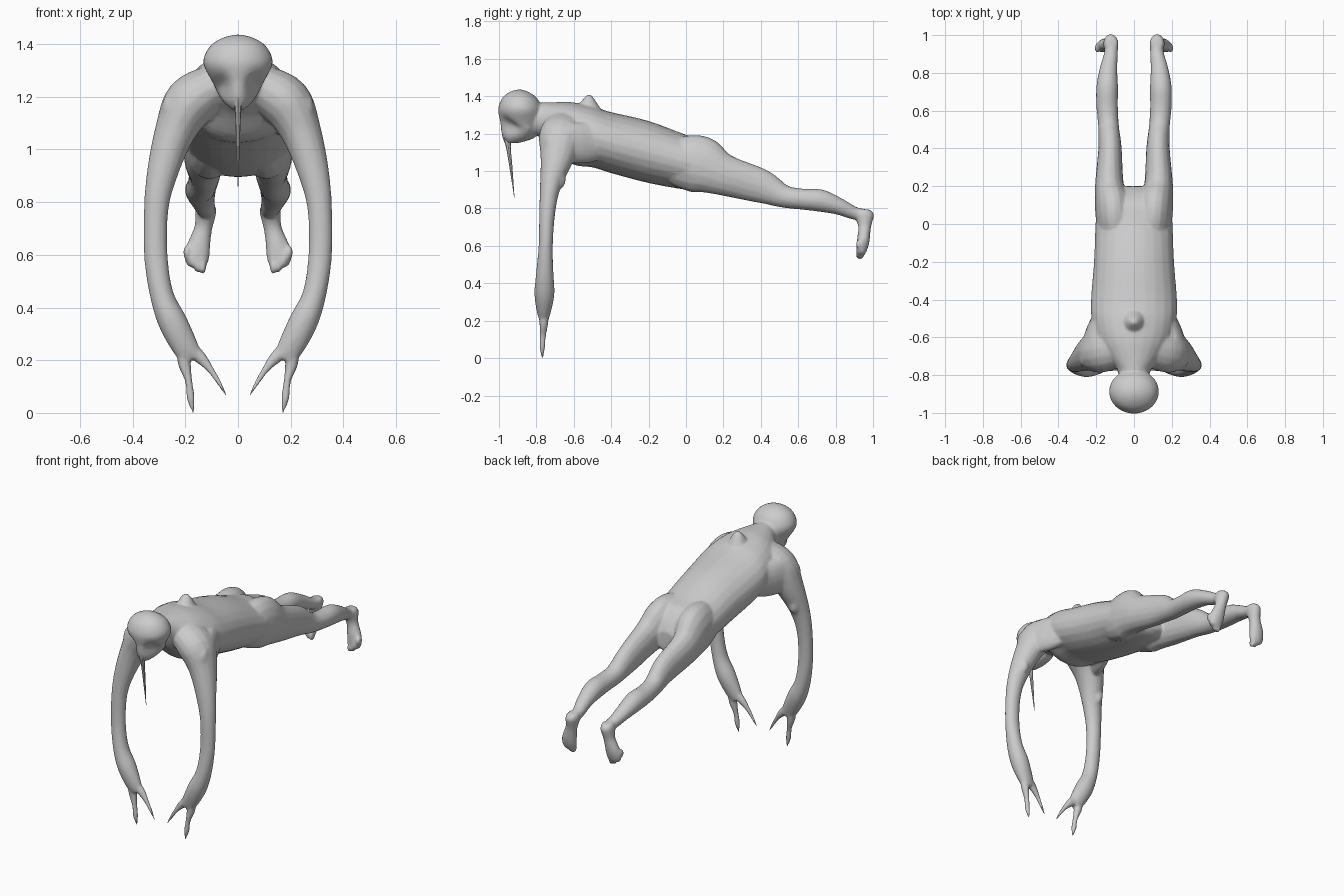
import bpy, bmesh, math
from mathutils import Vector, Matrix

X, Y, Z = Vector((1, 0, 0)), Vector((0, 1, 0)), Vector((0, 0, 1))


def spline(secs, steps):
    """Catmull-Rom interpolation through cross-sections (x, y, z, ra, rb)."""
    out = []
    for i in range(len(secs) - 1):
        p = [secs[max(0, min(len(secs) - 1, i + k))] for k in (-1, 0, 1, 2)]
        for s in range(steps):
            t = s / steps
            out.append([0.5 * (2 * b + (c - a) * t + (2 * a - 5 * b + 4 * c - d) * t * t
                               + (3 * b - a - 3 * c + d) * t ** 3) for a, b, c, d in zip(*p)])
    return out + [list(secs[-1])]


def loft(bm, secs, ref, side=1, axis=None, steps=4, n=16):
    """Closed tube of ellipses along a path; ref is the direction of radius ra."""
    pts = spline(secs, steps)
    rings = []
    for i, (x, y, z, ra, rb) in enumerate(pts):
        a, b = pts[max(i - 1, 0)], pts[min(i + 1, len(pts) - 1)]
        t = axis or (Vector(b[:3]) - Vector(a[:3])).normalized()
        u = (ref - t * ref.dot(t)).normalized()
        v = t.cross(u)
        ring = []
        for k in range(n):
            f = 2 * math.pi * k / n
            co = Vector((x, y, z)) + u * max(ra, .001) * math.cos(f) + v * max(rb, .001) * math.sin(f)
            co.x *= side
            ring.append(bm.verts.new(co))
        rings.append(ring)
    for r, q in zip(rings, rings[1:]):
        for k in range(n):
            bm.faces.new((r[k], r[(k + 1) % n], q[(k + 1) % n], q[k]))
    bm.faces.new(rings[0])
    bm.faces.new(rings[-1])
    return [v for r in rings for v in r]


def blob(bm, loc, size, turn=0):
    m = Matrix.Translation(loc) @ Matrix.Rotation(turn, 4, 'Z') @ Matrix.Diagonal((*size, 1))
    bmesh.ops.create_uvsphere(bm, u_segments=16, v_segments=10, radius=1, matrix=m)


def finish(bm, name, blend=False):
    bmesh.ops.recalc_face_normals(bm, faces=bm.faces)
    me = bpy.data.meshes.new(name)
    bm.to_mesh(me)
    bm.free()
    ob = bpy.data.objects.new(name, me)
    bpy.context.collection.objects.link(ob)
    bpy.ops.object.select_all(action='DESELECT')
    ob.select_set(True)
    bpy.context.view_layer.objects.active = ob
    if blend:
        r = ob.modifiers.new("fuse", 'REMESH')
        r.mode, r.voxel_size = 'VOXEL', 0.006
        s = ob.modifiers.new("soften", 'SMOOTH')
        s.factor, s.iterations = 0.5, 12
        d = ob.modifiers.new("facets", 'DECIMATE')
        d.ratio = 0.1
        bpy.ops.object.convert(target='MESH')
    bpy.ops.object.shade_smooth_by_angle(angle=math.radians(35))
    return ob


body = bmesh.new()

# torso and neck
loft(body, [(0, -.84, 1.28, .075, .075), (0, -.77, 1.272, .09, .095), (0, -.70, 1.25, .14, .118),
            (0, -.61, 1.203, .2, .165), (0, -.5, 1.183, .225, .163), (0, -.4, 1.152, .228, .163),
            (0, -.2, 1.102, .212, .166), (0, 0, 1.047, .204, .147), (0, .1, 1.03, .192, .135),
            (0, .16, 1.005, .14, .105), (0, .2, .985, .07, .06)], X, axis=Y, n=24)

# pointed spine bump at the base of the neck
loft(body, [(0, -.525, 1.30, .085, .085), (0, -.523, 1.345, .055, .06), (0, -.52, 1.385, .033, .03),
            (0, -.518, 1.408, .012, .012)], X, axis=Z)

# head with eye sockets
head = loft(body, [(0, -.925, 1.15, .02, .03), (0, -.895, 1.175, .05, .08), (0, -.888, 1.21, .075, .1),
                   (0, -.885, 1.26, .1, .108), (0, -.887, 1.33, .132, .117), (0, -.89, 1.39, .108, .093),
                   (0, -.892, 1.423, .06, .05), (0, -.892, 1.436, .01, .01)], X, axis=Z, steps=5, n=40)
for v in head:
    if v.co.y < -.87:
        d = ((abs(v.co.x) - .066) / .03) ** 2 + ((v.co.z - 1.235) / .042) ** 2
        v.co.y += .05 * math.exp(-d)

for s in (-1, 1):
    # arm from shoulder to palm
    loft(body, [(.09, -.65, 1.24, .11, .085), (.18, -.67, 1.178, .118, .1), (.238, -.69, 1.07, .09, .078),
                (.285, -.725, .92, .056, .06), (.31, -.742, .78, .043, .047), (.312, -.75, .6, .038, .045),
                (.29, -.755, .45, .047, .045), (.248, -.757, .345, .054, .055), (.20, -.76, .25, .038, .05),
                (.172, -.76, .205, .024, .038)], Y, s)
    # muscle running back from the armpit and lump inside the upper arm
    blob(body, (s * .2, -.57, 1.15), (.055, .2, .11), s * .38)
    blob(body, (s * .285, -.675, .955), (.03, .032, .05))
    # claw-like fingers
    loft(body, [(.215, -.76, .27, .026, .02), (.204, -.76, .19, .024, .025), (.187, -.765, .12, .017, .014),
                (.18, -.768, .06, .015, .016), (.172, -.768, .015, .008, .008),
                (.169, -.768, -.006, .004, .004)], Y, s, n=12)
    loft(body, [(.19, -.76, .25, .026, .03), (.145, -.76, .212, .021, .025), (.105, -.765, .165, .014, .014),
                (.075, -.768, .119, .01, .01), (.042, -.77, .062, .004, .004)], Y, s, n=12)
    # leg, starting inside the hips
    loft(body, [(.095, -.12, 1.07, .06, .09), (.098, -.04, 1.052, .09, .135), (.11, .08, 1.033, .097, .154),
                (.13, .2, .98, .077, .112), (.127, .4, .92, .062, .092), (.135, .52, .866, .055, .062),
                (.142, .62, .85, .057, .056), (.142, .72, .842, .058, .06), (.135, .82, .81, .047, .045),
                (.122, .9, .775, .037, .035), (.118, .965, .765, .035, .03)], X, s)
    # foot hanging down, with toes
    loft(body, [(.12, .955, .795, .03, .03), (.122, .954, .765, .04, .052), (.132, .955, .70, .034, .034),
                (.15, .948, .63, .045, .034), (.157, .94, .58, .046, .028), (.16, .935, .555, .033, .02)], X, s)
    for i in range(4):
        blob(body, (s * (.134 + .02 * i), .931, .555 + .006 * i * i), (.014, .024, .028))

finish(body, "body", blend=True)

# long thin beak
bm = bmesh.new()
loft(bm, [(0, -.95, 1.25, .02, .03), (0, -.957, 1.19, .018, .026), (0, -.95, 1.13, .011, .013),
          (0, -.936, 1.02, .007, .008), (0, -.918, .86, .001, .001)], X, axis=Z, n=8)
finish(bm, "beak")
